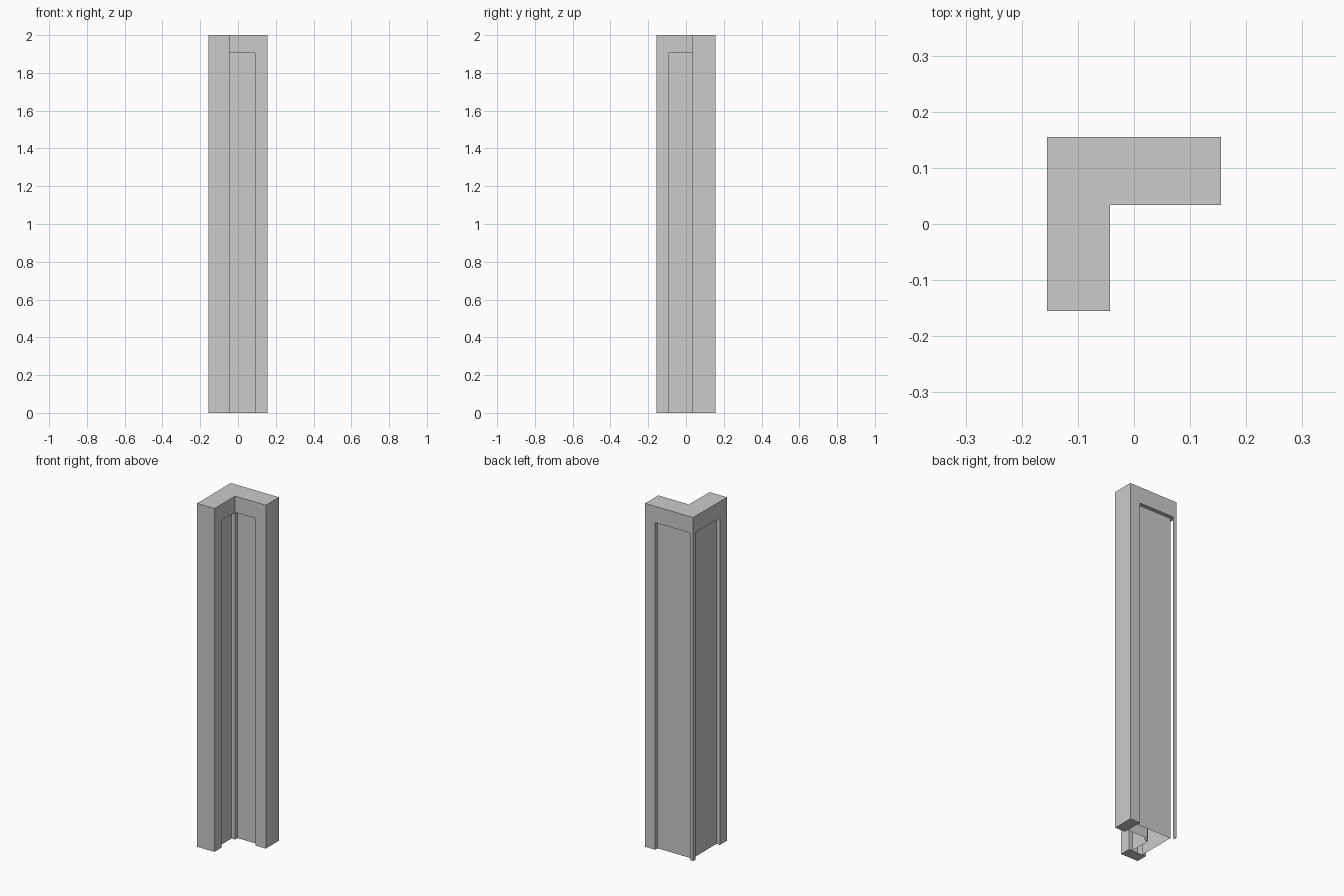
import bpy, bmesh

if "Cube" in bpy.data.objects:
    bpy.data.objects.remove(bpy.data.objects["Cube"])

H, R, D = 2.0, 1.905, 0.022      # full height, recess height, recess depth
O = 0.155                        # outer half width
IX, IY = -0.043, 0.034           # inside corner of the L
E = 0.09                         # where the recesses stop at each arm end


def part(name, walls=(), flats=()):
    """walls: (2D path, z0, z1) with outside on the right; flats: (2D outline, z, faces_up)."""
    bm = bmesh.new()
    for path, z0, z1 in walls:
        for (ax, ay), (bx, by) in zip(path, path[1:]):
            bm.faces.new([bm.verts.new(p) for p in
                          ((ax, ay, z0), (bx, by, z0), (bx, by, z1), (ax, ay, z1))])
    for outline, z, up in flats:
        pts = outline if up else outline[::-1]
        bm.faces.new([bm.verts.new((x, y, z)) for x, y in pts])
    bmesh.ops.remove_doubles(bm, verts=bm.verts, dist=1e-5)
    me = bpy.data.meshes.new(name)
    bm.to_mesh(me)
    bm.free()
    ob = bpy.data.objects.new(name, me)
    bpy.context.collection.objects.link(ob)
    return ob


def rect(x0, y0, x1, y1):
    return [(x0, y0), (x1, y0), (x1, y1), (x0, y1)]


# L-shaped cap over the recesses, with the undersides that close them
ell = [(-O, -O), (IX, -O), (IX, IY), (O, IY), (O, O), (-O, O)]
part("top_cap", [(ell + ell[:1], R, H)],
     [(ell, H, True),
      (rect(-O, O - D, E, O), R, False),
      (rect(-O, -E, -O + D, O - D), R, False),
      (rect(IX, IY, E, IY + D), R, False),
      (rect(IX - D, -E, IX, IY), R, False)])

# End posts of the two arms
part("front_end_post",
     [([(-O + D, -E), (-O, -E), (-O, -O), (IX, -O), (IX, -E), (IX - D, -E)], 0, R)],
     [(rect(-O, -O, IX, -E), 0, False)])
part("side_end_post",
     [([(E, IY + D), (E, IY), (O, IY), (O, O), (E, O), (E, O - D)], 0, R)],
     [(rect(E, IY, O, O), 0, False)])

# Recessed panels, inside and outside of the L
part("inner_panels",
     [([(IX - D, -E), (IX - D, IY), (IX, IY), (IX, IY + D), (E, IY + D)], 0, R)])
part("outer_panels", [([(E, O - D), (-O + D, O - D), (-O + D, -E)], 0, R)])

# Thin angle strip along the outer corner
part("corner_strip", [([(-O + D, O), (-O, O), (-O, O - D)], 0, R)])
